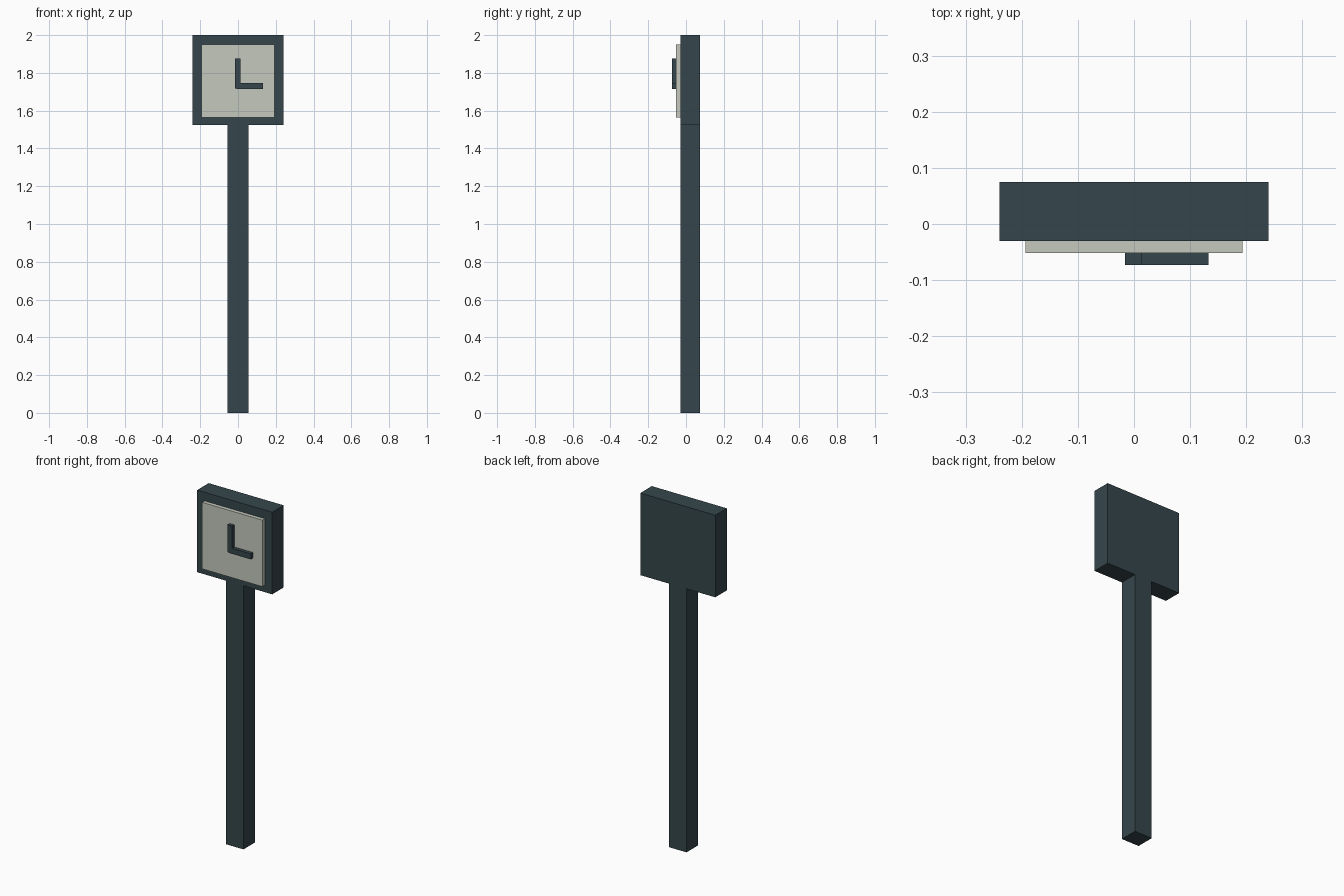
import bpy
import bmesh
from mathutils import Vector

if "Cube" in bpy.data.objects:
    bpy.data.objects.remove(bpy.data.objects["Cube"])


def material(name, rgb):
    """Flat colour from 0-255 sRGB values, stored as linear."""
    lin = [((c / 255 + 0.055) / 1.055) ** 2.4 for c in rgb]
    mat = bpy.data.materials.new(name)
    mat.diffuse_color = (*lin, 1.0)
    mat.use_nodes = True
    mat.node_tree.nodes["Principled BSDF"].inputs["Base Color"].default_value = mat.diffuse_color
    return mat


def box(name, x, y, z, mat):
    """Box spanning the given (min, max) ranges."""
    bm = bmesh.new()
    bmesh.ops.create_cube(bm, size=1.0)
    size = Vector((x[1] - x[0], y[1] - y[0], z[1] - z[0]))
    centre = Vector((sum(x) / 2, sum(y) / 2, sum(z) / 2))
    for v in bm.verts:
        v.co = v.co * size + centre
    mesh = bpy.data.meshes.new(name)
    bm.to_mesh(mesh)
    bm.free()
    mesh.materials.append(mat)
    obj = bpy.data.objects.new(name, mesh)
    bpy.context.collection.objects.link(obj)
    return obj


dark = material("dark slate", (53, 70, 76))
pale = material("pale grey", (197, 201, 189))

BODY_Y = (-0.03, 0.075)     # depth shared by post and housing
FACE_FRONT = -0.052
HAND_Y = (-0.073, FACE_FRONT)

# Post and square clock housing
box("post", (-0.056, 0.056), BODY_Y, (0.0, 1.525), dark)
box("clock_housing", (-0.24, 0.24), BODY_Y, (1.525, 2.0), dark)

# Raised dial plate on the front
box("clock_face", (-0.193, 0.193), (FACE_FRONT, BODY_Y[0]), (1.565, 1.95), pale)

# Hands showing three o'clock
box("minute_hand", (-0.016, 0.014), HAND_Y, (1.717, 1.875), dark)
box("hour_hand", (-0.008, 0.133), HAND_Y, (1.715, 1.747), dark)
